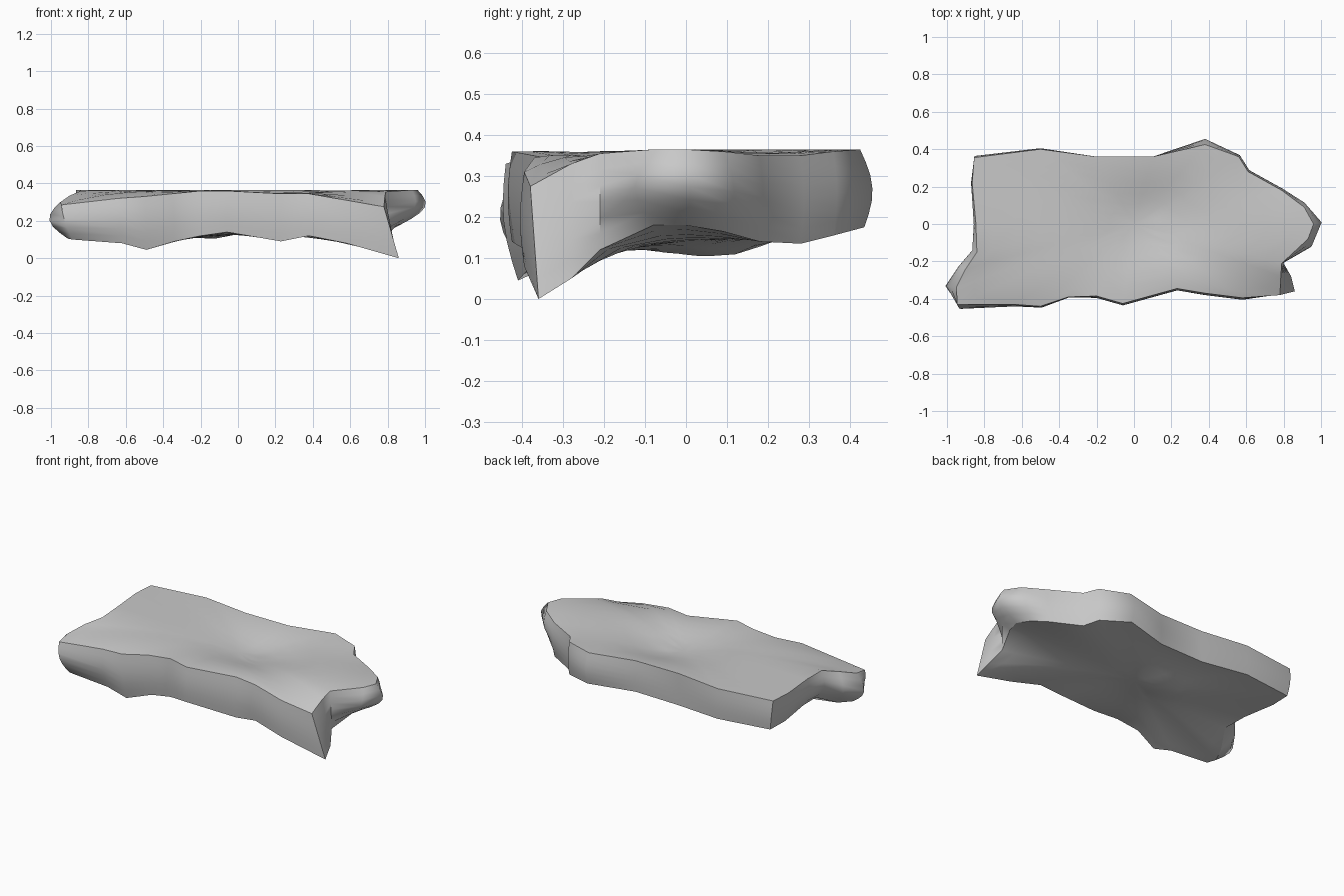
import bpy
import bmesh
import math
from mathutils import Vector

cube = bpy.data.objects.get("Cube")
if cube:
    bpy.data.objects.remove(cube, do_unlink=True)

TOP = 0.365
BOTTOM = 0.14

# Outline stations, counterclockwise: x, y, rim height, underside height, side bulge
STATIONS = [
    (-.945, -.43, .285, .1, .035), (-.64, -.43, .32, .08, .02),
    (-.5, -.44, .33, .045, .02), (-.35, -.39, .345, .09, .01),
    (-.2, -.385, .36, .12, .01), (-.06, -.425, .36, .14, .01),
    (.23, -.345, .345, .09, .01), (.38, -.37, .345, .12, .01),
    (.58, -.395, .31, .08, .01), (.78, -.38, .275, 0, 0),
    (.785, -.28, .33, .05, 0), (.79, -.21, .355, .12, 0),
    (.93, -.08, TOP, .18, .07), (.96, 0, TOP, .18, .085),
    (.91, .09, .36, .165, .04), (.79, .18, .35, .14, .01),
    (.61, .28, .35, .135, .01), (.56, .36, .36, .155, .01),
    (.38, .425, TOP, .175, .025), (.1, .36, TOP, .17, 0),
    (-.2, .36, TOP, .165, 0), (-.5, .4, TOP, .175, .005),
    (-.855, .355, TOP, .18, .01), (-.865, .22, TOP, .185, .015),
    (-.845, 0, TOP, .19, .025), (-.84, -.15, .36, .18, .045),
    (-.9, -.24, .335, .12, .06), (-.95, -.34, .3, .105, .08),
]
# Offset of the underside at the splayed corner and the tapering ends
SHIFT = {0: (.06, .02), 1: (.02, .02), 2: (.01, .03), 3: (.01, .02),
         9: (.08, .02), 10: (.055, 0), 11: (.01, 0),
         12: (-.08, 0), 13: (-.09, 0), 14: (-.07, 0), 18: (0, .01),
         22: (.02, 0), 23: (.02, 0), 24: (.03, 0), 25: (.04, 0),
         26: (.03, -.03), 27: (.04, -.02)}


def hollow(x, y, cx, cy, width):
    """Soft round falloff used for the dip and the belly."""
    return math.exp(-((x - cx) ** 2 + (y - cy) ** 2) / width ** 2)


def top_height(x, y, rim, scale):
    return TOP + (rim - TOP) * scale ** 4 - .065 * hollow(x, y, .1, .03, .26) * (1 - scale ** 4)


def under_height(x, y, rim, scale):
    base = BOTTOM + .07 * y
    return base + (rim - base) * scale ** 3 - .045 * hollow(x, y, -.18, .08, .17) * (1 - scale ** 3)


def outward(i):
    before = STATIONS[i - 1]
    after = STATIONS[(i + 1) % len(STATIONS)]
    return Vector((after[1] - before[1], before[0] - after[0])).normalized()


bm = bmesh.new()
rings = []
SCALES = [.15, .3, .45, .6, .75, .9]

# Top surface from the middle to the rim
for s in SCALES + [1]:
    rings.append([bm.verts.new((x * s, y * s, top_height(x * s, y * s, t, s)))
                  for x, y, t, b, bulge in STATIONS])
rim_ring = rings[-1]

# Rounded side wall
for step in range(1, 7):
    k = step / 6
    ring = []
    for i, (x, y, t, b, bulge) in enumerate(STATIONS):
        out = outward(i) * bulge * math.sin(math.pi * k)
        dx, dy = SHIFT.get(i, (0, 0))
        ring.append(bm.verts.new((x + out.x + dx * k, y + out.y + dy * k,
                                  t + (b - t) * k)))
    rings.append(ring)
base_ring = rings[-1]

# Underside back to the middle
for s in reversed(SCALES):
    ring = []
    for i, (x, y, t, b, bulge) in enumerate(STATIONS):
        dx, dy = SHIFT.get(i, (0, 0))
        px, py = (x + dx) * s, (y + dy) * s
        ring.append(bm.verts.new((px, py, under_height(px, py, b, s))))
    rings.append(ring)

# Skin the rings and close both middles
count = len(STATIONS)
for upper, lower in zip(rings, rings[1:]):
    for i in range(count):
        j = (i + 1) % count
        bm.faces.new((upper[i], lower[i], lower[j], upper[j]))
for ring, z in ((rings[0], top_height(0, 0, TOP, 0)),
                (rings[-1], under_height(0, 0, BOTTOM, 0))):
    middle = bm.verts.new((0, 0, z))
    for i in range(count):
        bm.faces.new((ring[i], ring[(i + 1) % count], middle))
bmesh.ops.recalc_face_normals(bm, faces=bm.faces)

mesh = bpy.data.meshes.new("stone_slab")
slab = bpy.data.objects.new("stone_slab", mesh)
bpy.context.collection.objects.link(slab)

# Crisp rims above and below the wall
crisp = {frozenset((ring[i], ring[(i + 1) % count]))
         for ring in (rim_ring, base_ring) for i in range(count)}
bm.edges.index_update()
crisp_ids = [edge.index for edge in bm.edges if frozenset(edge.verts) in crisp]
bm.to_mesh(mesh)
bm.free()

# Grey stone
stone = bpy.data.materials.new("grey stone")
stone.use_nodes = True
grey = (.58, .58, .58, 1)
stone.diffuse_color = grey
stone.node_tree.nodes["Principled BSDF"].inputs["Base Color"].default_value = grey
mesh.materials.append(stone)

bpy.ops.object.select_all(action="DESELECT")
slab.select_set(True)
bpy.context.view_layer.objects.active = slab
bpy.ops.object.shade_smooth_by_angle(angle=math.radians(60))
for index in crisp_ids:
    mesh.edges[index].use_edge_sharp = True
